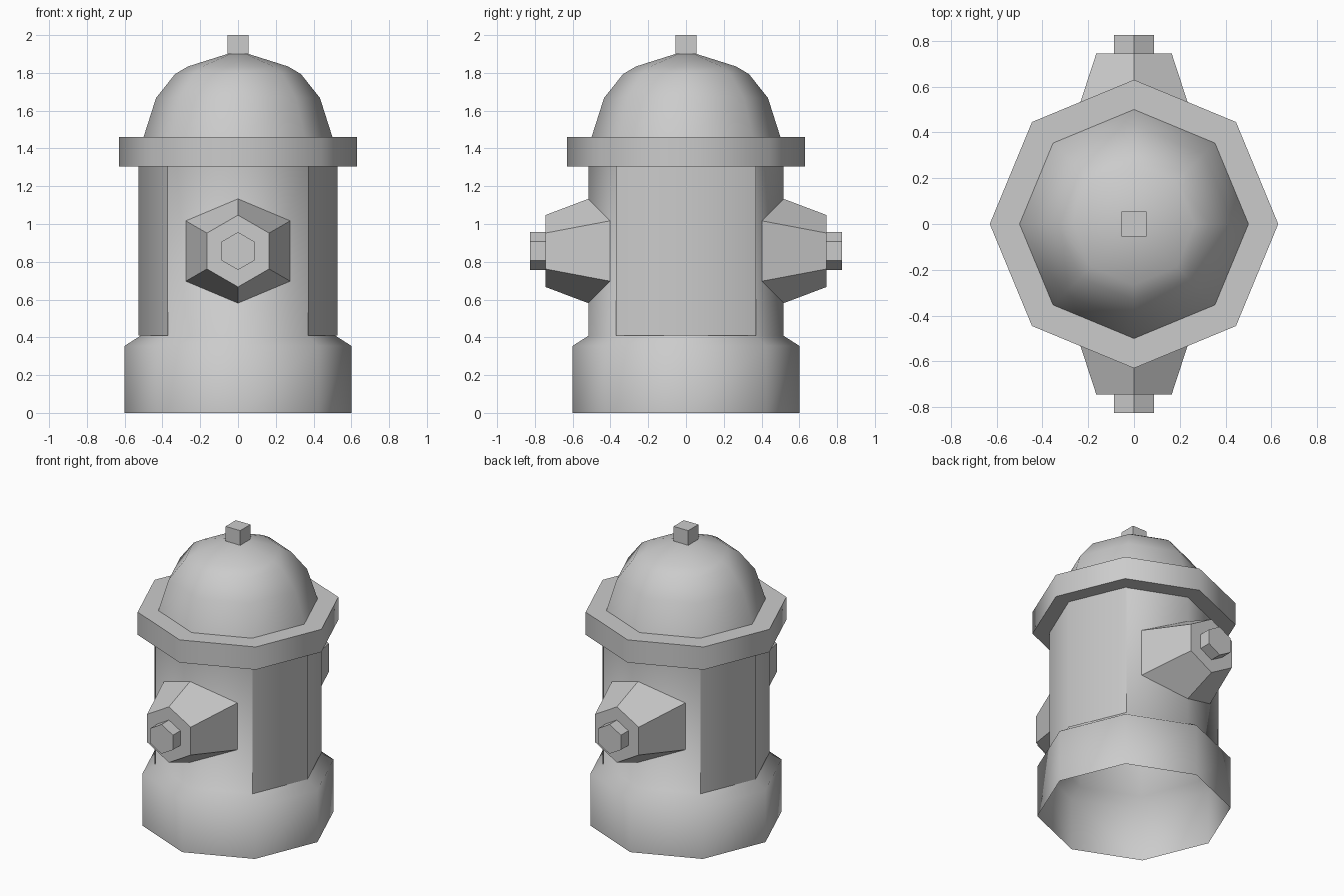
import bpy, bmesh, math
from mathutils import Matrix, Vector

if "Cube" in bpy.data.objects:
    bpy.data.objects.remove(bpy.data.objects["Cube"])


def finish(name, bm, smooth=True):
    bmesh.ops.recalc_face_normals(bm, faces=bm.faces)
    mesh = bpy.data.meshes.new(name)
    bm.to_mesh(mesh)
    bm.free()
    obj = bpy.data.objects.new(name, mesh)
    bpy.context.collection.objects.link(obj)
    if smooth:
        bpy.ops.object.select_all(action='DESELECT')
        obj.select_set(True)
        bpy.context.view_layer.objects.active = obj
        bpy.ops.object.shade_smooth_by_angle(angle=math.radians(65))
    return obj


def lathe(name, profile, closed=False, sides=8):
    """Turn (radius, z) points around z, with a corner on each axis."""
    bm = bmesh.new()
    pts = [bm.verts.new((r, 0, z)) for r, z in profile]
    pairs = list(zip(pts, pts[1:])) + ([(pts[-1], pts[0])] if closed else [])
    edges = [bm.edges.new(p) for p in pairs]
    bmesh.ops.spin(bm, geom=pts + edges, cent=(0, 0, 0), axis=(0, 0, 1),
                   angle=math.tau, steps=sides, use_merge=False)
    bmesh.ops.remove_doubles(bm, verts=bm.verts, dist=0.0005)
    return finish(name, bm)


def hex_frustum(name, side, y0, y1, r0, r1, z=0.857):
    """Six-sided taper along y, points up, from y0 (inner) to y1 (outer)."""
    bm = bmesh.new()
    rings = []
    for y, r in ((y0, r0), (y1, r1)):
        rings.append([bm.verts.new((r * math.sin(i * math.pi / 3), side * y,
                                    z + r * math.cos(i * math.pi / 3)))
                      for i in range(6)])
    a, b = rings
    for i in range(6):
        j = (i + 1) % 6
        bm.faces.new((a[i], a[j], b[j], b[i]))
    bm.faces.new(a)
    bm.faces.new(b)
    return finish(name, bm, smooth=False)


# Hollow base and barrel, open underneath
lathe("barrel", [(0.6, 0), (0.6, 0.355), (0.517, 0.408), (0.517, 1.305)])

# Collar ring
lathe("collar", [(0.49, 1.305), (0.63, 1.305), (0.63, 1.46), (0.49, 1.46)], closed=True)

# Domed bonnet
lathe("bonnet", [(0.5, 1.46), (0.434, 1.667), (0.333, 1.794), (0.265, 1.834), (0, 1.918)])

# Square nut on top
bm = bmesh.new()
bmesh.ops.create_cube(bm, size=1, matrix=Matrix.Translation((0, 0, 1.95))
                      @ Matrix.Diagonal(Vector((0.11, 0.11, 0.1, 1))))
finish("top_nut", bm, smooth=False)

# Raised plates on the left and right of the barrel
for side, label in ((1, "right"), (-1, "left")):
    bm = bmesh.new()
    cols = [[bm.verts.new((side * x, y, z)) for z in (0.41, 1.305)]
            for x, y in ((0.371, -0.371), (0.527, 0), (0.371, 0.371))]
    for a, b in zip(cols, cols[1:]):
        quad = (a[0], b[0], b[1], a[1])
        bm.faces.new(quad if side > 0 else quad[::-1])
    finish(label + "_plate", bm)

# Hose outlets with bolts, front and back
for side, label in ((-1, "front"), (1, "back")):
    hex_frustum(label + "_outlet", side, 0.39, 0.745, 0.324, 0.19)
    hex_frustum(label + "_bolt", side, 0.74, 0.825, 0.1, 0.1)
